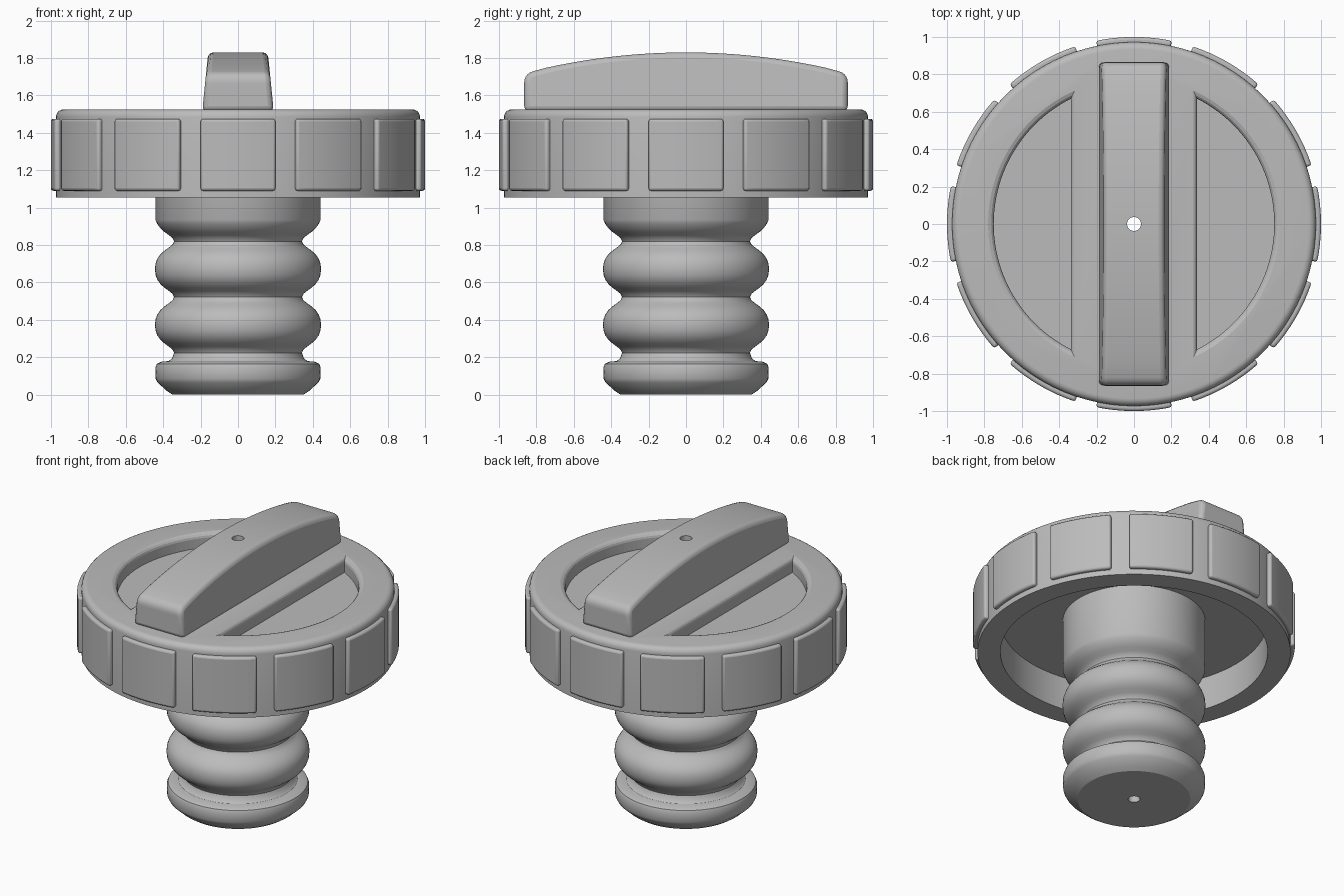
import bpy, bmesh, math
from math import sin, cos, pi, radians, sqrt

if "Cube" in bpy.data.objects:
    bpy.data.objects.remove(bpy.data.objects["Cube"], do_unlink=True)

# One grey plastic for everything
grey = bpy.data.materials.new("grey plastic")
grey.use_nodes = True
grey.diffuse_color = (0.5, 0.5, 0.5, 1)
grey.node_tree.nodes["Principled BSDF"].inputs["Base Color"].default_value = (0.5, 0.5, 0.5, 1)

TOP = 1.525


def finish(name, bm):
    bmesh.ops.remove_doubles(bm, verts=bm.verts, dist=1e-5)
    bmesh.ops.recalc_face_normals(bm, faces=bm.faces)
    mesh = bpy.data.meshes.new(name)
    bm.to_mesh(mesh)
    bm.free()
    mesh.materials.append(grey)
    ob = bpy.data.objects.new(name, mesh)
    bpy.context.collection.objects.link(ob)
    return ob


def loft(name, rings):
    """Skin closed rings of equal length and cap both ends."""
    bm = bmesh.new()
    loops = [[bm.verts.new(p) for p in ring] for ring in rings]
    n = len(loops[0])
    for a, b in zip(loops, loops[1:]):
        for i in range(n):
            j = (i + 1) % n
            bm.faces.new((a[i], a[j], b[j], b[i]))
    bm.faces.new(loops[0])
    bm.faces.new(loops[-1])
    return finish(name, bm)


def lathe(name, profile, steps=96):
    angles = [2 * pi * i / steps for i in range(steps)]
    return loft(name, [[(r * cos(a), r * sin(a), z) for a in angles] for r, z in profile])


def cut(ob, cutter):
    mod = ob.modifiers.new("cut", "BOOLEAN")
    mod.object = cutter
    mod.solver = "EXACT"
    cutter.hide_render = True
    cutter.hide_viewport = True


def bevel(ob, width):
    mod = ob.modifiers.new("bevel", "BEVEL")
    mod.width = width
    mod.segments = 3
    mod.limit_method = "ANGLE"
    mod.angle_limit = radians(40)


def smooth(ob):
    bpy.ops.object.select_all(action="DESELECT")
    ob.select_set(True)
    bpy.context.view_layer.objects.active = ob
    bpy.ops.object.shade_smooth_by_angle(angle=radians(32))


# Cap with rounded top edge and hollow underside
edge = [(0.933 + 0.04 * sin(t * pi / 10), TOP - 0.04 + 0.04 * cos(t * pi / 10)) for t in range(6)]
cap = lathe("cap", edge + [(0.973, 1.053), (0.83, 1.053), (0.83, 1.28)])

# Ribbed stem: foot flange, two bulges, straight neck
half_bulge = [(0.444, 0), (0.441, 0.03), (0.432, 0.055), (0.415, 0.08),
              (0.392, 0.1), (0.368, 0.117), (0.35, 0.132), (0.342, 0.149)]
foot = [(0.35, 0), (0.38, 0.02), (0.43, 0.065), (0.44, 0.085), (0.442, 0.145),
        (0.434, 0.165), (0.41, 0.176), (0.37, 0.18), (0.352, 0.195)]
stem_profile = list(foot)
for centre in (0.373, 0.671):
    stem_profile += [(r, centre - d) for r, d in reversed(half_bulge)]
    stem_profile += [(r, centre + d) for r, d in half_bulge[1:-1]]
stem_profile += [(r, 0.969 - d) for r, d in reversed(half_bulge[2:])]
stem_profile += [(0.442, 0.935), (0.442, 1.3)]
stem = lathe("ribbed_stem", stem_profile)


# Half-moon recesses either side of the handle, flared at the rim
def half_moon(side, grow, z, steps=48):
    r, x = 0.75 + grow, 0.338 - grow * 0.7
    a = math.acos(x / r)
    arc = [-a + 2 * a * i / steps for i in range(steps + 1)]
    return [(side * r * cos(t), r * sin(t), z) for t in arc]


flare = [(0, 1.43), (0, 1.495), (0.004, 1.508), (0.013, 1.518), (0.03, TOP), (0.03, 1.6)]
for side, label in ((1, "left"), (-1, "right")):
    cut(cap, loft(label + "_recess_cutter", [half_moon(side, g, z) for g, z in flare]))

# Handle: arched side profile, tapered towards the top
outline = [(-0.865, TOP - 0.01), (-0.865, 1.66)]
outline += [(-0.805 - 0.06 * cos(radians(a)), 1.67 + 0.06 * sin(radians(a))) for a in range(0, 76, 15)]
arch = [-0.75 + 1.5 * i / 24 for i in range(25)]
outline += [(y, 1.83 - 0.147 * y * y) for y in arch]
outline += [(-y, z) for y, z in reversed(outline[:8])]
handle = loft("handle", [[(s * (0.19 - 0.1 * (z - TOP)), y, z) for y, z in outline] for s in (-1, 1)])
bevel(handle, 0.028)

# Vent hole through the whole part
vent = lathe("vent_cutter", [(0.037, -0.5), (0.037, 2.5)], 32)
for ob in (cap, stem, handle):
    cut(ob, vent)
    smooth(ob)

# Twelve grip pads around the rim
for k in range(12):
    rings = []
    for i in range(9):
        a = k * pi / 6 + radians(-11.7 + 23.4 * i / 8)
        section = [(0.95, 1.09), (1, 1.09), (1, 1.475), (0.95, 1.475)]
        rings.append([(r * cos(a), r * sin(a), z) for r, z in section])
    pad = loft(f"grip_pad_{k + 1}", rings)
    bevel(pad, 0.014)
    smooth(pad)
